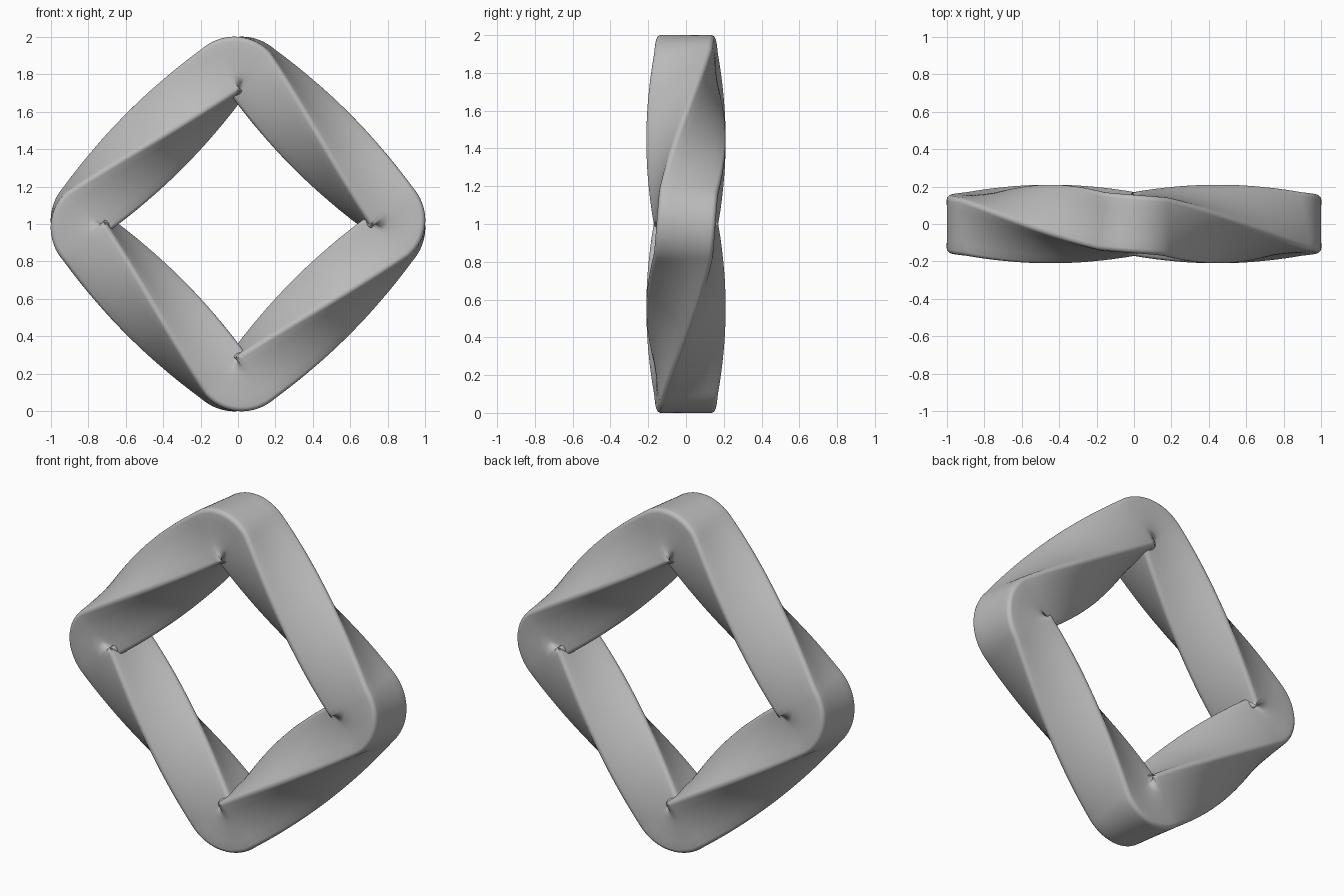
import bpy, bmesh
from math import cos, sin, pi, copysign
from mathutils import Vector, Matrix

cube = bpy.data.objects.get("Cube")
if cube:
    bpy.data.objects.remove(cube, do_unlink=True)

APOTHEM, BEND = 0.63, 0.111          # centre line of the square ring
HALF, ROUND = 0.156, 0.026           # cross-section of the bar
STRAIGHT = APOTHEM - BEND            # half of a straight run
REACH = STRAIGHT + BEND * pi / 4     # half of a side, to the corner middle


def rounded_square():
    """Bar section in (outward, frontward) coordinates."""
    points = []
    inner = HALF - ROUND
    for q in range(4):
        turn = Matrix.Rotation(q * pi / 2, 2)
        for k in range(6):
            a = k / 5 * pi / 2
            points.append(turn @ Vector((inner + ROUND * cos(a), inner + ROUND * sin(a))))
        for k in range(1, 6):
            points.append(turn @ Vector((inner - 2 * inner * k / 6, HALF)))
    return points


def centre_line(side, s):
    """Position and outward direction at arc length s along one side."""
    phi = pi * 0.75 - side * pi / 2
    n = Vector((cos(phi), 0, sin(phi)))
    t = Vector((sin(phi), 0, -cos(phi)))
    if abs(s) <= STRAIGHT:
        return n * APOTHEM + t * s, n
    sign = copysign(1, s)
    bend = sign * (abs(s) - STRAIGHT) / BEND
    out = n * cos(bend) + t * sin(bend)
    return n * STRAIGHT + t * STRAIGHT * sign + out * BEND, out


# Arc-length samples: half corner, straight run, half corner
arc = REACH - STRAIGHT
samples = [-REACH + arc * k / 8 for k in range(8)]
samples += [-STRAIGHT + 2 * STRAIGHT * k / 36 for k in range(36)]
samples += [STRAIGHT + arc * k / 8 for k in range(8)]

# Sweep the section round the ring, a quarter turn of twist per side
section = rounded_square()
front = Vector((0, -1, 0))
lift = Vector((0, 0, 1))
bm = bmesh.new()
rings = []
for side in range(4):
    for s in samples:
        pos, out = centre_line(side, s)
        twist = Matrix.Rotation((side + (s / REACH + 1) / 2) * pi / 2, 2)
        ring = []
        for p in section:
            q = twist @ p
            ring.append(bm.verts.new(pos + lift + out * q.x + front * q.y))
        rings.append(ring)

count = len(section)
for i, ring in enumerate(rings):
    after = rings[(i + 1) % len(rings)]
    for k in range(count):
        j = (k + 1) % count
        bm.faces.new((ring[k], ring[j], after[j], after[k]))
bmesh.ops.recalc_face_normals(bm, faces=bm.faces)
if bm.calc_volume(signed=True) < 0:
    bmesh.ops.reverse_faces(bm, faces=bm.faces)
for f in bm.faces:
    f.smooth = True

mesh = bpy.data.meshes.new("twisted_square_ring")
bm.to_mesh(mesh)
bm.free()

# Plain grey surface
grey = bpy.data.materials.new("grey")
grey.use_nodes = True
colour = (0.5, 0.5, 0.5, 1)
grey.diffuse_color = colour
grey.node_tree.nodes["Principled BSDF"].inputs["Base Color"].default_value = colour
mesh.materials.append(grey)

ring_object = bpy.data.objects.new("twisted_square_ring", mesh)
bpy.context.collection.objects.link(ring_object)
